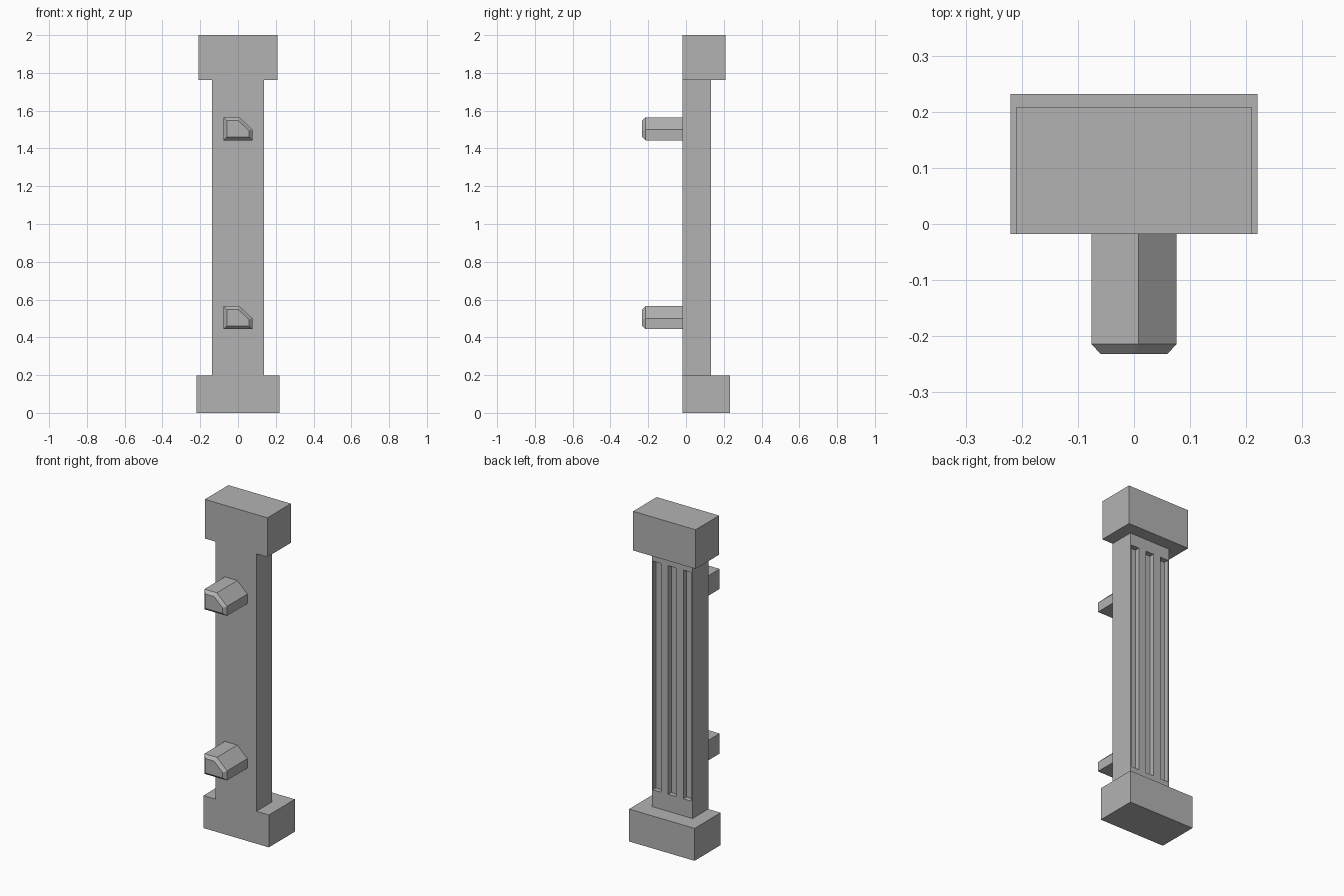
import bpy, bmesh

cube = bpy.data.objects.get("Cube")
if cube:
    bpy.data.objects.remove(cube, do_unlink=True)

GREY = (0.45, 0.45, 0.45, 1)
stone = bpy.data.materials.new("stone_grey")
stone.use_nodes = True
stone.diffuse_color = GREY
stone.node_tree.nodes["Principled BSDF"].inputs["Base Color"].default_value = GREY

FRONT = -0.018           # shared flush front plane


def make_object(name, bm):
    bmesh.ops.recalc_face_normals(bm, faces=bm.faces)
    mesh = bpy.data.meshes.new(name)
    bm.to_mesh(mesh)
    bm.free()
    mesh.materials.append(stone)
    obj = bpy.data.objects.new(name, mesh)
    bpy.context.collection.objects.link(obj)
    return obj


def box(name, x, y, z):
    """Box from (min, max) pairs on each axis."""
    bm = bmesh.new()
    bmesh.ops.create_cube(bm, size=1)
    for v in bm.verts:
        v.co = [lim[0] if c < 0 else lim[1] for c, lim in zip(v.co, (x, y, z))]
    return make_object(name, bm)


# Plinth, shaft and capital, flush at the front
box("plinth", (-0.22, 0.22), (FRONT, 0.232), (0, 0.197))
shaft = box("shaft", (-0.137, 0.137), (FRONT, 0.133), (0.197, 1.762))
box("capital", (-0.21, 0.21), (FRONT, 0.208), (1.762, 2))

# Three long flutes cut into the back of the shaft
for x in (-0.103, 0, 0.103):
    cutter = box("flute_cutter", (x - 0.027, x + 0.027), (0.103, 0.2), (0.3, 1.69))
    cutter.hide_render = True
    mod = shaft.modifiers.new("flute", 'BOOLEAN')
    mod.operation = 'DIFFERENCE'
    mod.solver = 'EXACT'
    mod.object = cutter
    bpy.context.view_layer.objects.active = shaft
    bpy.ops.object.modifier_apply(modifier=mod.name)
    bpy.data.objects.remove(cutter, do_unlink=True)


# Pegs: cut-corner section swept forward, with a bevelled tip
OUTER = [(-0.076, -0.06), (0.076, -0.06), (0.076, -0.002), (0.008, 0.062), (-0.076, 0.062)]
INNER = [(-0.059, -0.043), (0.059, -0.043), (0.059, -0.009), (0.001, 0.045), (-0.059, 0.045)]


def peg(name, z):
    bm = bmesh.new()
    rings = [[bm.verts.new((px, y, z + pz)) for px, pz in section]
             for section, y in ((OUTER, FRONT), (OUTER, -0.214), (INNER, -0.232))]
    for a, b in zip(rings, rings[1:]):
        for i in range(len(a)):
            j = (i + 1) % len(a)
            bm.faces.new((a[i], a[j], b[j], b[i]))
    bm.faces.new(rings[0])
    bm.faces.new(rings[-1])
    make_object(name, bm)


peg("lower_peg", 0.503)
peg("upper_peg", 1.503)
